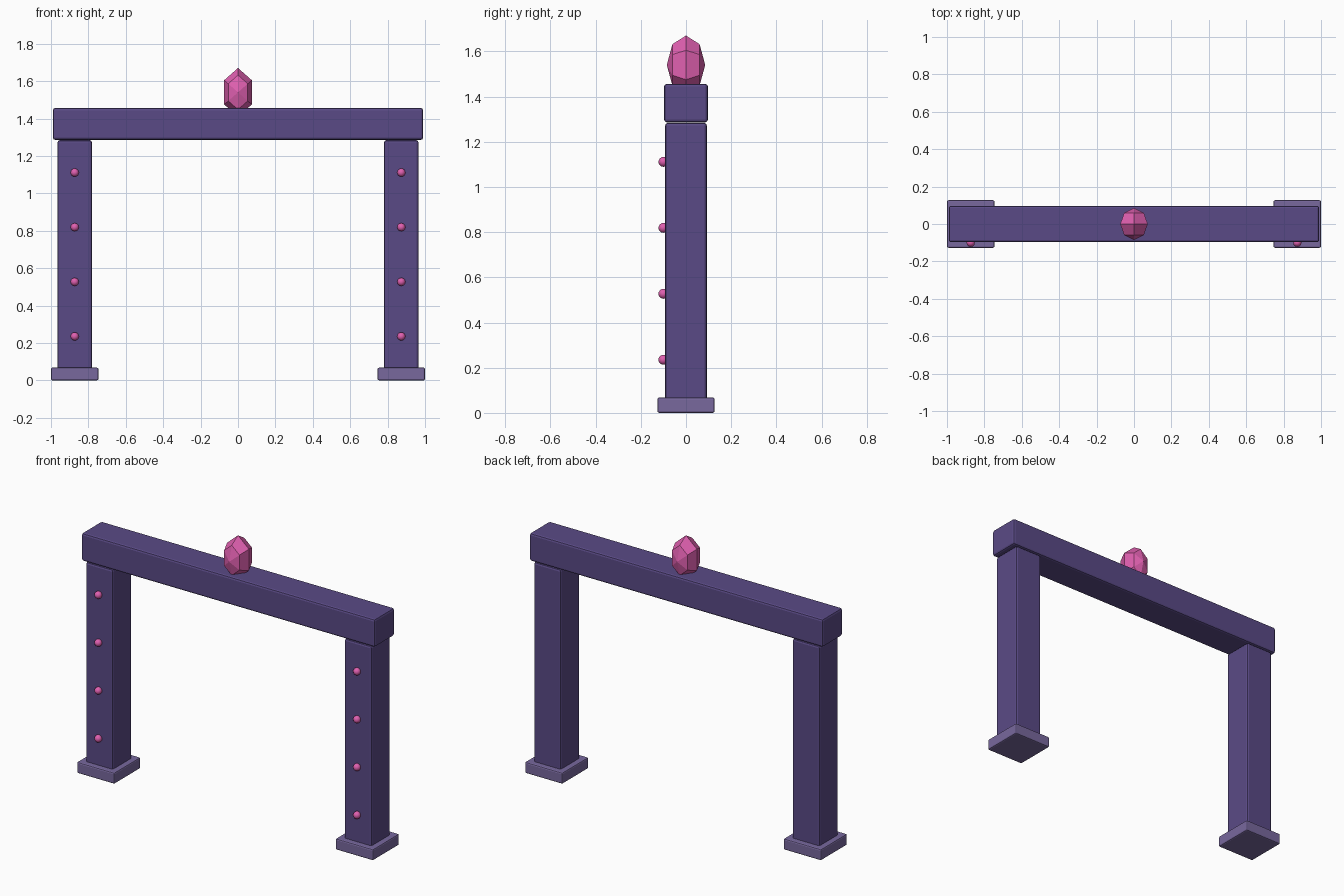
import bpy
import math

if "Cube" in bpy.data.objects:
    bpy.data.objects.remove(bpy.data.objects["Cube"], do_unlink=True)


def srgb(r, g, b):
    return tuple(((c / 255 + 0.055) / 1.055) ** 2.4 for c in (r, g, b)) + (1,)


def material(name, color):
    mat = bpy.data.materials.new(name)
    mat.use_nodes = True
    mat.diffuse_color = color
    mat.node_tree.nodes["Principled BSDF"].inputs["Base Color"].default_value = color
    return mat


PURPLE = material("deep purple", srgb(90, 74, 134))
LILAC = material("pale purple", srgb(120, 104, 158))
PINK = material("gem pink", srgb(224, 96, 176))


def finish(name, mat):
    obj = bpy.context.object
    obj.name = name
    obj.data.materials.append(mat)
    return obj


def block(name, size, x, bottom, mat, bevel):
    """Box with softened edges, standing on the given height."""
    bpy.ops.mesh.primitive_cube_add(size=1, location=(x, 0, bottom + size[2] / 2))
    obj = finish(name, mat)
    obj.scale = size
    bpy.ops.object.transform_apply(location=False, rotation=False, scale=True)
    mod = obj.modifiers.new("soft edges", "BEVEL")
    mod.width = bevel
    mod.segments = 2


# Pillars with plinths and a row of studs on the front
for side, x in (("left", 0.873), ("right", -0.873)):
    block(side + "_plinth", (0.254, 0.254, 0.068), x, 0, LILAC, 0.008)
    block(side + "_pillar", (0.184, 0.184, 1.282), x, 0.002, PURPLE, 0.012)
    for i in range(4):
        bpy.ops.mesh.primitive_uv_sphere_add(
            segments=12, ring_count=8, radius=0.022,
            location=(x, -0.1, 0.235 + i * 0.292))
        finish(f"{side}_stud_{i + 1}", PINK)
        bpy.ops.object.shade_smooth()

# Lintel across the top
block("lintel", (1.98, 0.194, 0.17), 0, 1.286, PURPLE, 0.012)

# Faceted gem: six-sided sphere with its poles facing front and back
bpy.ops.mesh.primitive_uv_sphere_add(
    segments=6, ring_count=4, radius=0.085, location=(0, 0, 1.54),
    rotation=(math.pi / 2, 0, 0))
gem = finish("gem", PINK)
bpy.ops.object.transform_apply(location=False, rotation=True, scale=False)
gem.scale.z = 0.13 / 0.085
